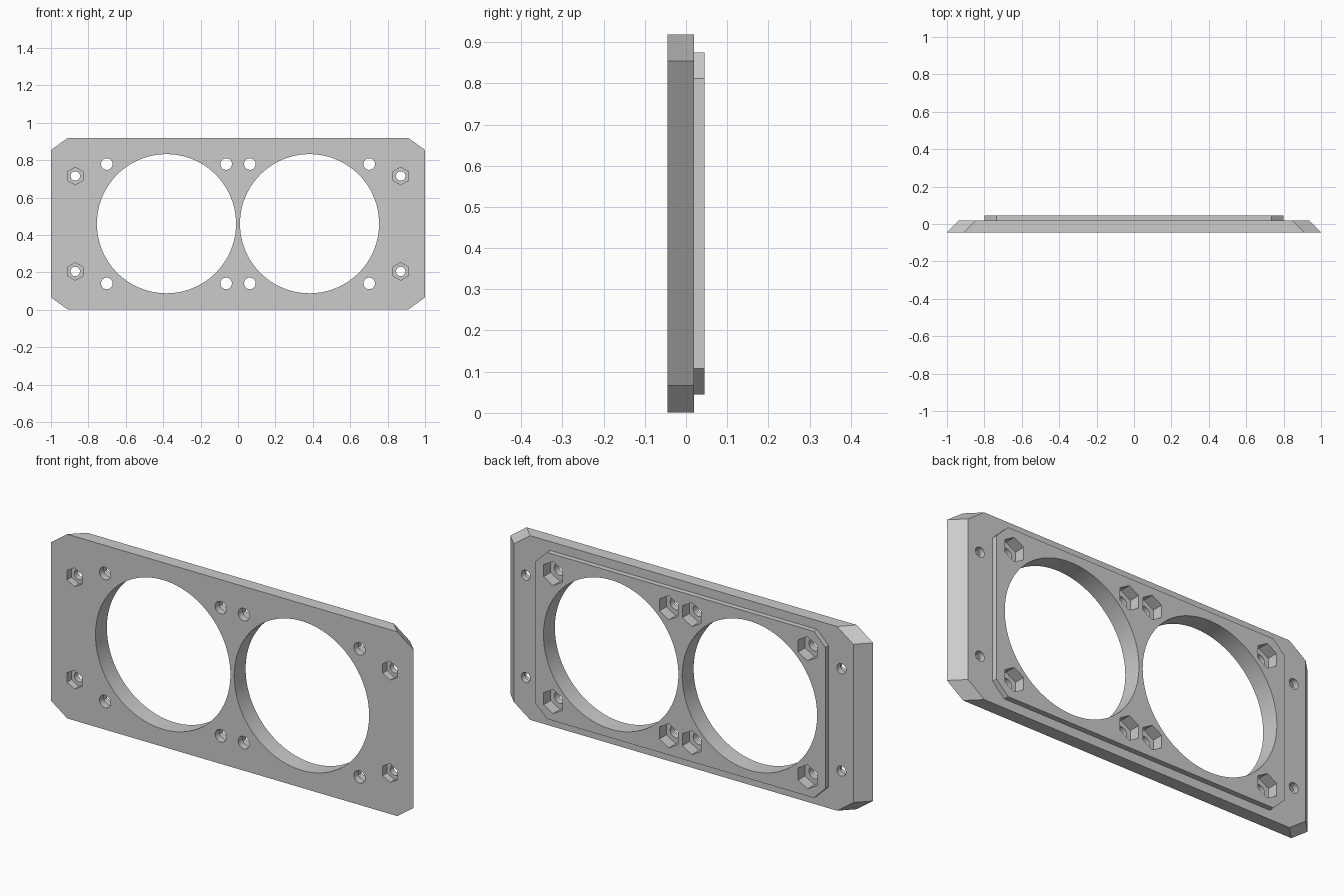
import bpy, math
from mathutils import Matrix

cube = bpy.data.objects.get("Cube")
if cube:
    bpy.data.objects.remove(cube, do_unlink=True)

MID_Z = 0.46
FRONT, STEP, BACK = -0.045, 0.019, 0.045

grey = bpy.data.materials.new("plain grey")
grey.use_nodes = True
colour = (0.6, 0.6, 0.6, 1)
grey.diffuse_color = colour
grey.node_tree.nodes["Principled BSDF"].inputs["Base Color"].default_value = colour


def chamfered_plate(name, half_w, half_h, cut_x, cut_z, y0, y1, taper=0):
    """Rectangle with clipped corners, extruded along y; width narrows by taper."""
    verts = []
    for y, shrink in ((y0, 0), (y1, taper)):
        w = half_w - shrink
        corner = [(w, half_h - cut_z), (w - cut_x, half_h)]
        right_top = corner
        left_top = [(-x, z) for x, z in reversed(corner)]
        ring = right_top + left_top + [(-x, -z) for x, z in right_top + left_top]
        verts += [(x, y, z + MID_Z) for x, z in ring]
    n = len(verts) // 2
    faces = [tuple(range(n)), tuple(reversed(range(n, 2 * n)))]
    faces += [(i, i + n, (i + 1) % n + n, (i + 1) % n) for i in range(n)]
    mesh = bpy.data.meshes.new(name)
    mesh.from_pydata(verts, [], faces)
    mesh.materials.append(grey)
    obj = bpy.data.objects.new(name, mesh)
    bpy.context.collection.objects.link(obj)
    # Make every face point outward
    bpy.context.view_layer.objects.active = obj
    obj.select_set(True)
    bpy.ops.object.mode_set(mode='EDIT')
    bpy.ops.mesh.select_all(action='SELECT')
    bpy.ops.mesh.normals_make_consistent(inside=False)
    bpy.ops.object.mode_set(mode='OBJECT')
    obj.select_set(False)
    return obj


def cutter(name, x, z, radius, sides, y0=-0.2, y1=0.2):
    """Prism along y; a six-sided one has its points up and down."""
    bpy.ops.mesh.primitive_cylinder_add(vertices=sides, radius=radius, depth=y1 - y0)
    obj = bpy.context.object
    obj.name = name
    obj.data.transform(Matrix.Translation((x, (y0 + y1) / 2, z))
                       @ Matrix.Rotation(math.pi / 2, 4, 'X'))
    obj.data.materials.append(grey)
    obj.hide_render = True
    return obj


def apply_boolean(body, tool, operation):
    mod = body.modifiers.new(operation.lower(), 'BOOLEAN')
    mod.operation = operation
    mod.object = tool
    mod.solver = 'EXACT'
    bpy.context.view_layer.objects.active = body
    bpy.ops.object.modifier_apply(modifier=mod.name)
    bpy.data.objects.remove(tool, do_unlink=True)


# Tapered front plate with a raised panel on its back
plate = chamfered_plate("mounting_plate", 1, 0.459, 0.09, 0.065, FRONT, STEP, 0.064)
panel = chamfered_plate("raised_back_panel", 0.8, 0.415, 0.064, 0.063, 0, BACK)
apply_boolean(plate, panel, 'UNION')

for side in (-1, 1):
    # Large round openings
    centre = side * 0.3825
    apply_boolean(plate, cutter("opening_cutter", centre, MID_Z, 0.372, 96), 'DIFFERENCE')
    for up in (-1, 1):
        # Bolt holes around each opening, with nut pockets in the back
        z = MID_Z + up * 0.319
        for across in (-1, 1):
            x = centre + across * 0.319
            apply_boolean(plate, cutter("bolt_cutter", x, z, 0.031, 32), 'DIFFERENCE')
            apply_boolean(plate, cutter("nut_cutter", x, z, 0.06, 6, -0.01, 0.2), 'DIFFERENCE')
        # Outer mounting holes, with nut pockets in the front
        x, z = side * 0.87, MID_Z + up * 0.255
        apply_boolean(plate, cutter("mount_cutter", x, z, 0.025, 32), 'DIFFERENCE')
        apply_boolean(plate, cutter("mount_nut_cutter", x, z, 0.047, 6, -0.2, -0.01), 'DIFFERENCE')

# Smooth the bores, keep the edges crisp
bpy.ops.object.select_all(action='DESELECT')
plate.select_set(True)
bpy.context.view_layer.objects.active = plate
bpy.ops.object.shade_smooth_by_angle(angle=math.radians(30))
